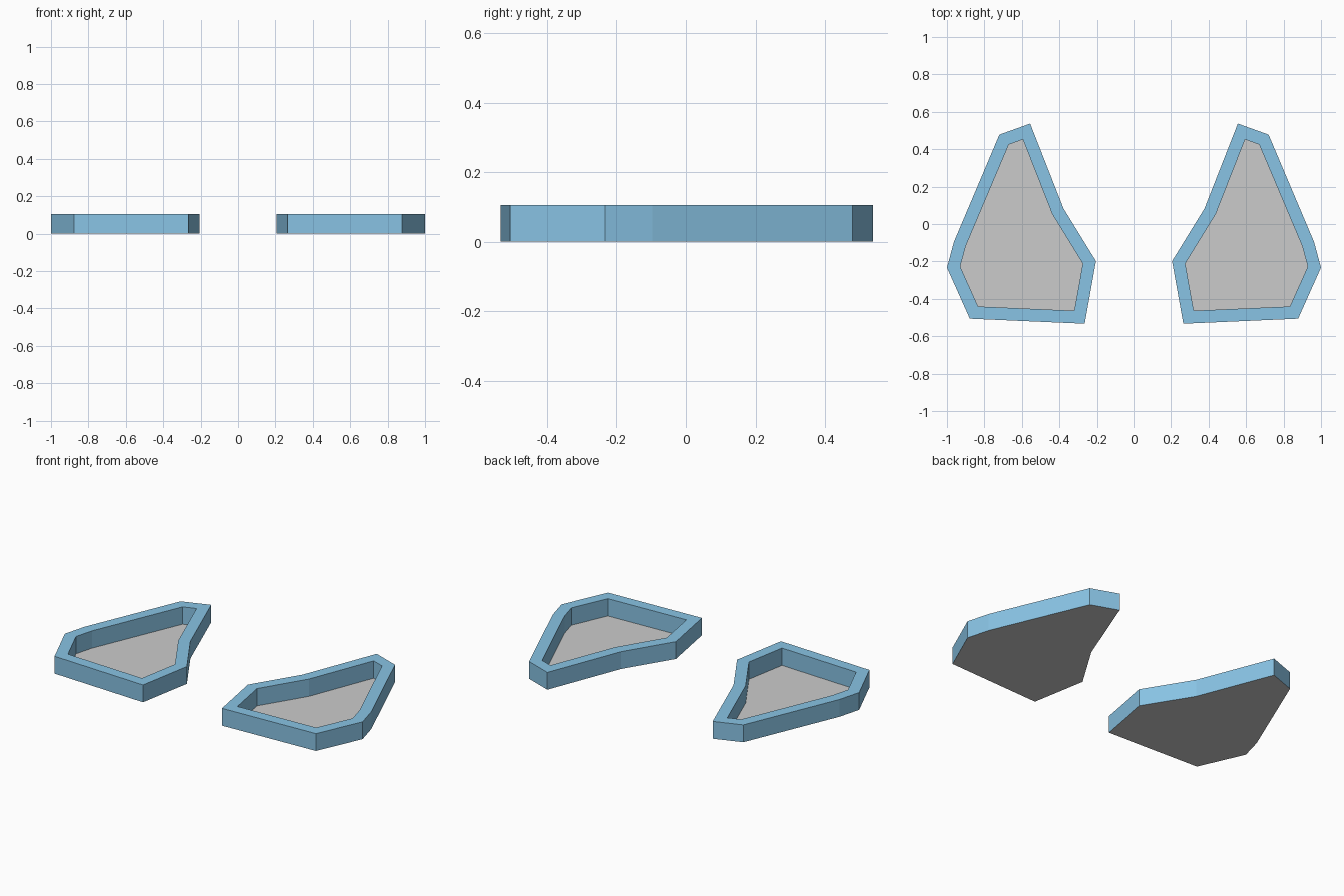
import bpy, bmesh

if "Cube" in bpy.data.objects:
    bpy.data.objects.remove(bpy.data.objects["Cube"])

HEIGHT = 0.105
WALL = 0.067
# Outline of the right-hand tray, seen from above
OUTLINE = [(0.556, 0.537), (0.378, 0.083), (0.205, -0.198), (0.265, -0.533),
           (0.878, -0.506), (1.0, -0.233), (0.963, -0.096), (0.72, 0.478)]


def outline_face(bm, z):
    face = bm.faces.new([bm.verts.new((x, y, z)) for x, y in OUTLINE])
    bm.normal_update()
    return face


def finish(bm, name, material=None):
    me = bpy.data.meshes.new(name)
    bm.to_mesh(me)
    bm.free()
    ob = bpy.data.objects.new(name, me)
    bpy.context.collection.objects.link(ob)
    if material:
        me.materials.append(material)
    # Second tray is the mirror image across x = 0
    mirror = ob.modifiers.new("Mirror", 'MIRROR')
    mirror.use_mirror_merge = False


blue = bpy.data.materials.new("blue")
blue.diffuse_color = (0.25, 0.55, 0.78, 1)
blue.use_nodes = True
blue.node_tree.nodes["Principled BSDF"].inputs["Base Color"].default_value = blue.diffuse_color

# Floor: thin sheet under the whole outline
bm = bmesh.new()
outline_face(bm, 0)
finish(bm, "tray_floor")

# Rim wall: flat top ring with both edge loops dropped to the floor
bm = bmesh.new()
face = outline_face(bm, HEIGHT)
bmesh.ops.inset_region(bm, faces=[face], thickness=WALL,
                       use_boundary=True, use_even_offset=True)
inner = [f for f in bm.faces if len(f.verts) == len(OUTLINE)]
bmesh.ops.delete(bm, geom=inner, context='FACES_ONLY')
edges = [e for e in bm.edges if e.is_boundary]
new = bmesh.ops.extrude_edge_only(bm, edges=edges)["geom"]
for v in new:
    if isinstance(v, bmesh.types.BMVert):
        v.co.z = 0
bmesh.ops.recalc_face_normals(bm, faces=bm.faces[:])

# Keep the top ring facing up and the walls facing out of the rim
bm.normal_update()
top = max(bm.faces, key=lambda f: f.calc_center_median().z)
if top.normal.z < 0:
    bmesh.ops.reverse_faces(bm, faces=bm.faces[:])
finish(bm, "tray_rim", blue)
